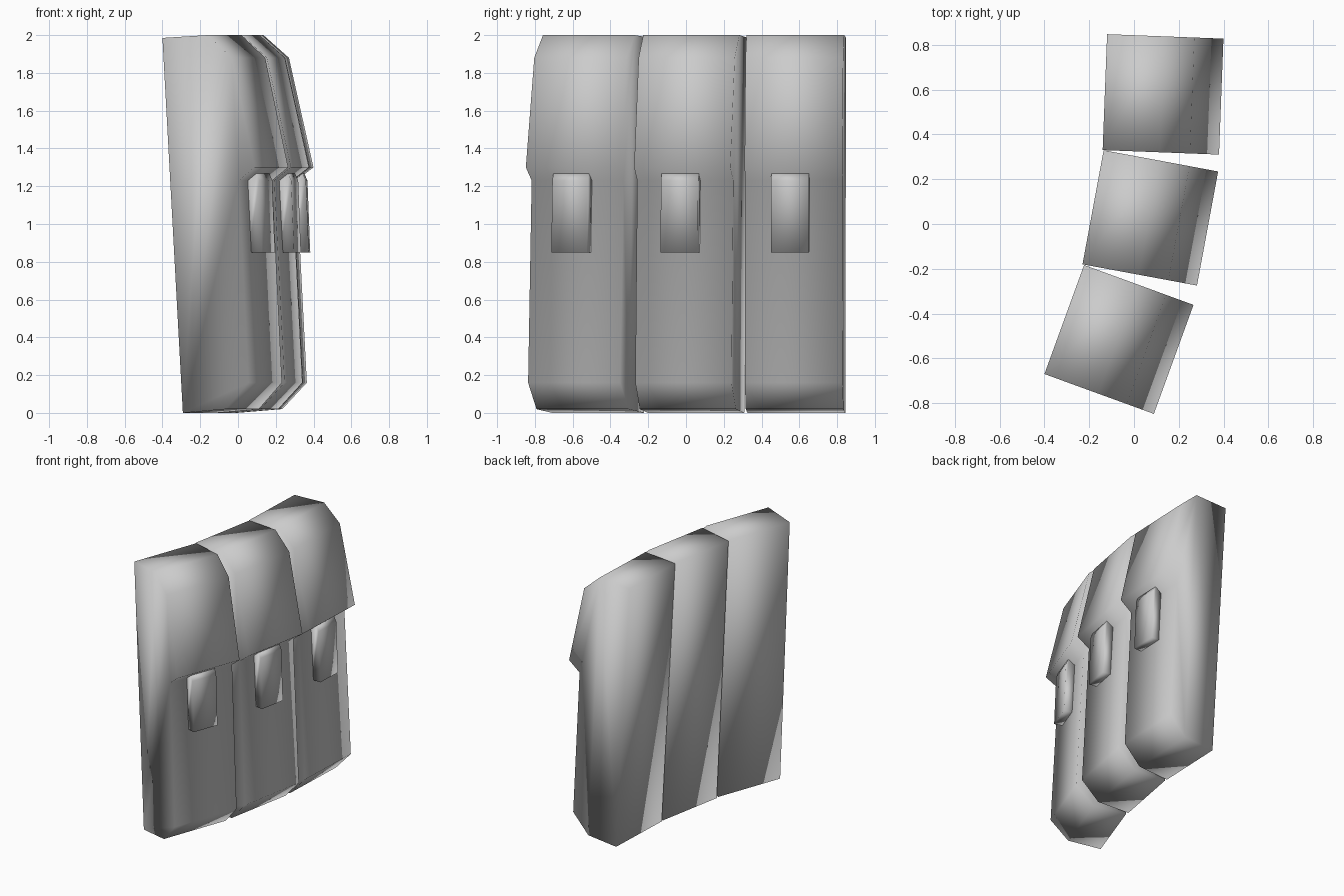
import bpy
import bmesh
import math
from mathutils import Matrix

cube = bpy.data.objects.get("Cube")
if cube:
    bpy.data.objects.remove(cube, do_unlink=True)

# Single grey fabric colour
fabric = bpy.data.materials.new("grey fabric")
fabric.use_nodes = True
GREY = (0.6, 0.6, 0.6, 1)
fabric.diffuse_color = GREY
fabric.node_tree.nodes["Principled BSDF"].inputs["Base Color"].default_value = GREY

# Side profiles: (distance outward from the back, height)
POUCH = [(0.0, 1.985), (0.255, 2.0), (0.39, 1.88), (0.52, 1.30), (0.43, 1.23),
         (0.485, 0.16), (0.355, 0.02), (0.115, 0.0)]
CLASP = [(0.42, 1.23), (0.475, 1.275), (0.495, 1.23), (0.51, 0.85), (0.435, 0.85)]


def extrude_profile(name, profile, start, end, matrix):
    """Sweep a side profile across the width of a pouch."""
    bm = bmesh.new()
    face = bm.faces.new([bm.verts.new((u, start, z)) for u, z in profile])
    swept = bmesh.ops.extrude_face_region(bm, geom=[face], use_keep_orig=True)
    moved = [v for v in swept["geom"] if isinstance(v, bmesh.types.BMVert)]
    bmesh.ops.translate(bm, verts=moved, vec=(0, end - start, 0))
    bmesh.ops.recalc_face_normals(bm, faces=bm.faces)
    for f in bm.faces:
        f.smooth = True
    mesh = bpy.data.meshes.new(name)
    bm.to_mesh(mesh)
    bm.free()
    mesh.materials.append(fabric)
    obj = bpy.data.objects.new(name, mesh)
    obj.matrix_world = matrix
    bpy.context.collection.objects.link(obj)


# Three pouches fanned along a gentle curve, each with its clasp
PLACES = [("front", -0.40, -0.67, -20), ("middle", -0.23, -0.18, -10.5),
          ("rear", -0.14, 0.33, -2.2)]
for label, x, y, angle in PLACES:
    place = Matrix.Translation((x, y, 0)) @ Matrix.Rotation(math.radians(angle), 4, "Z")
    extrude_profile(label + "_pouch", POUCH, 0.0, 0.518, place)
    extrude_profile(label + "_clasp", CLASP, 0.14, 0.34, place)
